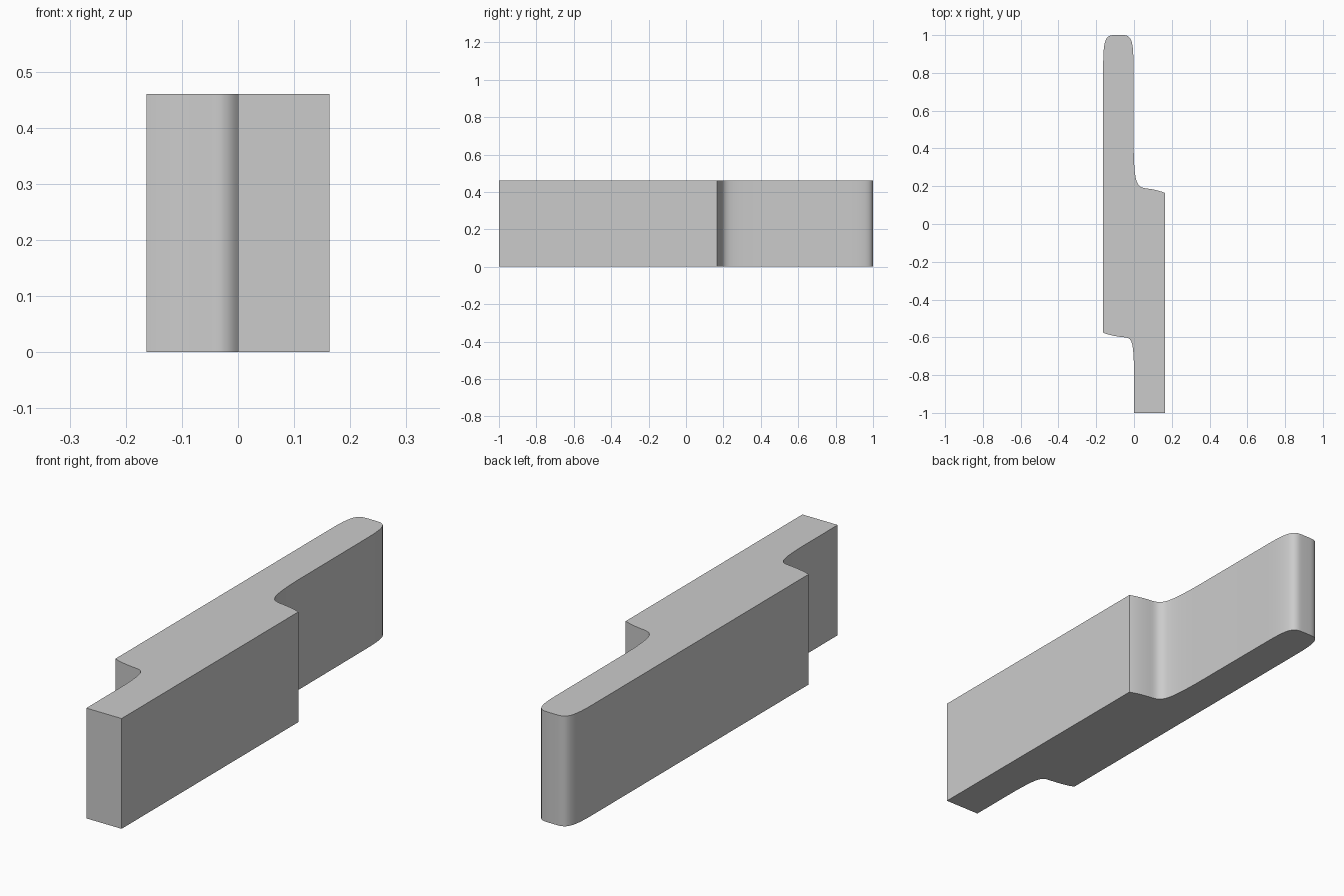
import bpy, bmesh
from mathutils import Vector

if "Cube" in bpy.data.objects:
    bpy.data.objects.remove(bpy.data.objects["Cube"])

HEIGHT = 0.46
STEPS = 10


def bezier(*ctrl):
    """Sample a cubic curve through four plan-view control points."""
    a, b, c, d = (Vector(p) for p in ctrl)
    pts = []
    for i in range(STEPS + 1):
        t = i / STEPS
        s = 1 - t
        pts.append(a * s**3 + b * 3 * s * s * t + c * 3 * s * t * t + d * t**3)
    return pts


# Stepped plan outline, counter-clockwise from the square front end
outline = [Vector((0, -1)), Vector((0.163, -1))]
# right shoulder sloping into the long inner fillet
outline += bezier((0.163, 0.165), (0.13, 0.178), (0.10, 0.184), (0.06, 0.189))
outline += bezier((0.06, 0.189), (0.01, 0.196), (0.002, 0.23), (-0.002, 0.40))[1:]
# rounded back tip
outline += bezier((-0.003, 0.85), (-0.003, 0.98), (-0.017, 1.0), (-0.06, 1.0))
outline += bezier((-0.105, 1.0), (-0.147, 1.0), (-0.163, 0.98), (-0.163, 0.85))
# left shoulder and its fillet
outline += bezier((-0.163, -0.575), (-0.14, -0.586), (-0.10, -0.595), (-0.05, -0.600))
outline += bezier((-0.05, -0.600), (-0.008, -0.602), (-0.004, -0.63), (0, -0.76))[1:]

# Extrude the outline into a solid block
bm = bmesh.new()
face = bm.faces.new([bm.verts.new((p.x, p.y, 0)) for p in outline])
ext = bmesh.ops.extrude_face_region(bm, geom=[face], use_keep_orig=True)
top = [v for v in ext["geom"] if isinstance(v, bmesh.types.BMVert)]
bmesh.ops.translate(bm, verts=top, vec=(0, 0, HEIGHT))
bmesh.ops.recalc_face_normals(bm, faces=bm.faces)

mesh = bpy.data.meshes.new("stepped_block")
bm.to_mesh(mesh)
bm.free()
block = bpy.data.objects.new("stepped_block", mesh)
bpy.context.collection.objects.link(block)

# Smooth fillets, crisp corners
bpy.context.view_layer.objects.active = block
block.select_set(True)
bpy.ops.object.shade_smooth_by_angle(angle=0.6)
